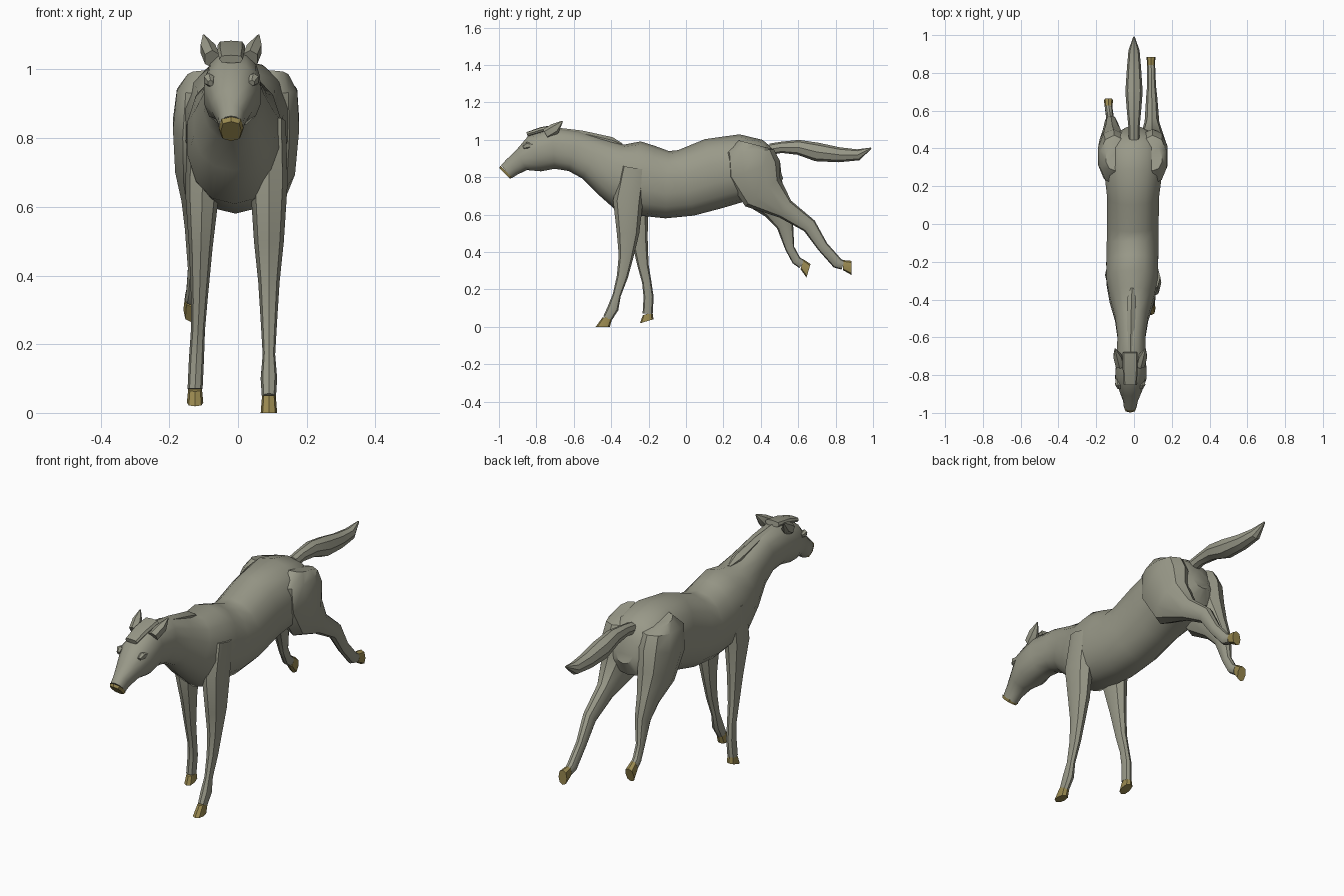
import bpy, bmesh
from math import cos, sin, tau, radians
from mathutils import Vector

if "Cube" in bpy.data.objects:
    bpy.data.objects.remove(bpy.data.objects["Cube"])


def make_material(name, colour):
    material = bpy.data.materials.new(name)
    material.use_nodes = True
    material.diffuse_color = (*colour, 1)
    shader = material.node_tree.nodes["Principled BSDF"]
    shader.inputs["Base Color"].default_value = (*colour, 1)
    return material


COAT = make_material("grey_coat", (.32, .32, .25))
HORN = make_material("tan_horn", (.32, .25, .08))


def power(value, exponent):
    """Signed power, used to make ovals slightly boxy."""
    return abs(value) ** exponent * (1 if value >= 0 else -1)


def natural_width(depth, spread):
    """Thin limbs are nearly round, thick muscles are flattened sideways."""
    return spread * depth / (1 + 4 * depth)


def ring_axis(centres, index, facing):
    """Direction across the path at one ring, in the side plane."""
    if facing:
        return Vector((0, *facing)).normalized()
    before = centres[max(index - 1, 0)]
    after = centres[min(index + 1, len(centres) - 1)]
    along = (after - before).normalized()
    return Vector((0, -along.z, along.y))


def sweep(name, path, x_start, x_end, sides=8, material=COAT,
          spread=.9, boxiness=.9, facing=None):
    """Skin ovals along a path of (y, z, half depth[, half width])."""
    bm = bmesh.new()
    centres = [Vector((0, y, z)) for y, z, *sizes in path]
    loops = []
    for index, (y, z, depth, *width) in enumerate(path):
        half_width = width[0] if width else natural_width(depth, spread)
        x = x_start + (x_end - x_start) * index / (len(path) - 1)
        across = ring_axis(centres, index, facing) * depth
        sideways = Vector((half_width, 0, 0))
        middle = centres[index] + Vector((x, 0, 0))
        angles = [tau * step / sides for step in range(sides)]
        loops.append([bm.verts.new(middle
                                   + across * power(cos(angle), boxiness)
                                   + sideways * power(sin(angle), boxiness))
                      for angle in angles])
    for low, high in zip(loops, loops[1:]):
        for side in range(sides):
            following = (side + 1) % sides
            bm.faces.new((low[side], low[following], high[following], high[side]))
    bm.faces.new(loops[0])
    bm.faces.new(loops[-1])
    bmesh.ops.recalc_face_normals(bm, faces=bm.faces)

    mesh = bpy.data.meshes.new(name)
    bm.to_mesh(mesh)
    bm.free()
    mesh.materials.append(material)
    part = bpy.data.objects.new(name, mesh)
    bpy.context.collection.objects.link(part)
    bpy.ops.object.select_all(action='DESELECT')
    part.select_set(True)
    bpy.context.view_layer.objects.active = part
    bpy.ops.object.shade_smooth_by_angle(angle=radians(35))


HEAD_X = -.02

# Trunk, neck and head in one skin, rump to nose
sweep("body", [
    (.5, .85, .06, .05),
    (.47, .84, .12, .12),
    (.4, .84, .16, .15),
    (.3, .85, .18, .16),
    (.15, .82, .19, .14),
    (0, .77, .18, .14),
    (-.1, .76, .18, .14),
    (-.2, .78, .19, .14),
    (-.3, .8, .2, .14),
    (-.4, .84, .15, .12),
    (-.5, .9, .12, .09),
    (-.6, .94, .11, .075),
    (-.71, .955, .11, .08),
    (-.81, .925, .1, .085),
    (-.88, .89, .06, .06),
    (-.93, .855, .05, .04),
    (-.96, .83, .045, .035),
], 0, HEAD_X, sides=14)

# Nose tip
sweep("muzzle", [(-.96, .83, .046, .036), (-.97, .82, .04, .03)],
      HEAD_X, HEAD_X, material=HORN, boxiness=.7)

# Mane ridge, forelock and tail
sweep("mane", [
    (-.34, .97, .01),
    (-.4, .98, .035),
    (-.56, 1.02, .03),
    (-.73, 1.04, .03),
], -.01, HEAD_X, sides=6)
sweep("forelock", [
    (-.85, 1.03, .012),
    (-.77, 1.055, .014),
    (-.68, 1.07, .014),
], HEAD_X, HEAD_X, spread=3, boxiness=.6)
sweep("tail", [
    (.45, .95, .03),
    (.51, .96, .03),
    (.6, .96, .04),
    (.7, .935, .05),
    (.82, .92, .04),
    (.92, .92, .03),
    (.99, .955, .004),
], 0, 0, spread=1.1)

# Ears and brows, mirrored about the head
for word, side in (("left", 1), ("right", -1)):
    sweep(word + "_ear", [
        (-.75, 1.03, .03),
        (-.7, 1.06, .03),
        (-.66, 1.1, .003),
    ], HEAD_X + side * .055, HEAD_X + side * .08, sides=6)
    sweep(word + "_brow", [
        (-.87, .96, .01),
        (-.85, .97, .02),
        (-.82, .97, .01),
    ], HEAD_X + side * .06, HEAD_X + side * .07, sides=6)

# Front legs: the left reaches forward, the right trails
sweep("left_front_leg", [
    (-.28, .85, .07),
    (-.31, .67, .08),
    (-.31, .5, .06),
    (-.32, .38, .04),
    (-.34, .27, .03),
    (-.37, .17, .022),
    (-.39, .1, .03),
    (-.42, .045, .025),
], .09, .09)
sweep("right_front_leg", [
    (-.25, .84, .07),
    (-.27, .64, .07),
    (-.25, .48, .045),
    (-.23, .33, .03),
    (-.21, .24, .025),
    (-.2, .16, .027),
    (-.205, .07, .027),
], -.1, -.125)

# Hind legs share the thigh bulging past the flank, then part at the stifle
THIGH = [(.35, .98, .07), (.34, .94, .13), (.36, .84, .15), (.41, .72, .12)]
sweep("left_hind_leg", THIGH + [
    (.53, .63, .055),
    (.66, .54, .04),
    (.73, .43, .03),
    (.81, .34, .03),
    (.84, .33, .025),
], .1, .09, sides=10)
sweep("right_hind_leg", THIGH + [
    (.48, .63, .07),
    (.53, .54, .045),
    (.555, .42, .025),
    (.59, .355, .025),
    (.62, .335, .025),
], -.1, -.135, sides=10)

# Hooves flare from the pastern to a flat sole tilted along its facing
for name, pastern, sole, x, facing in (
    ("left_front_hoof", (-.42, .05), (-.445, 0), .09, (1, 0)),
    ("right_front_hoof", (-.205, .07), (-.21, .03), -.125, (1, .3)),
    ("left_hind_hoof", (.84, .33), (.885, .315), .09, (0, 1)),
    ("right_hind_hoof", (.62, .335), (.655, .3), -.135, (.3, 1)),
):
    sweep(name, [(*pastern, .027, .02), (*sole, .038, .024)], x, x,
          material=HORN, boxiness=.8, facing=facing)
